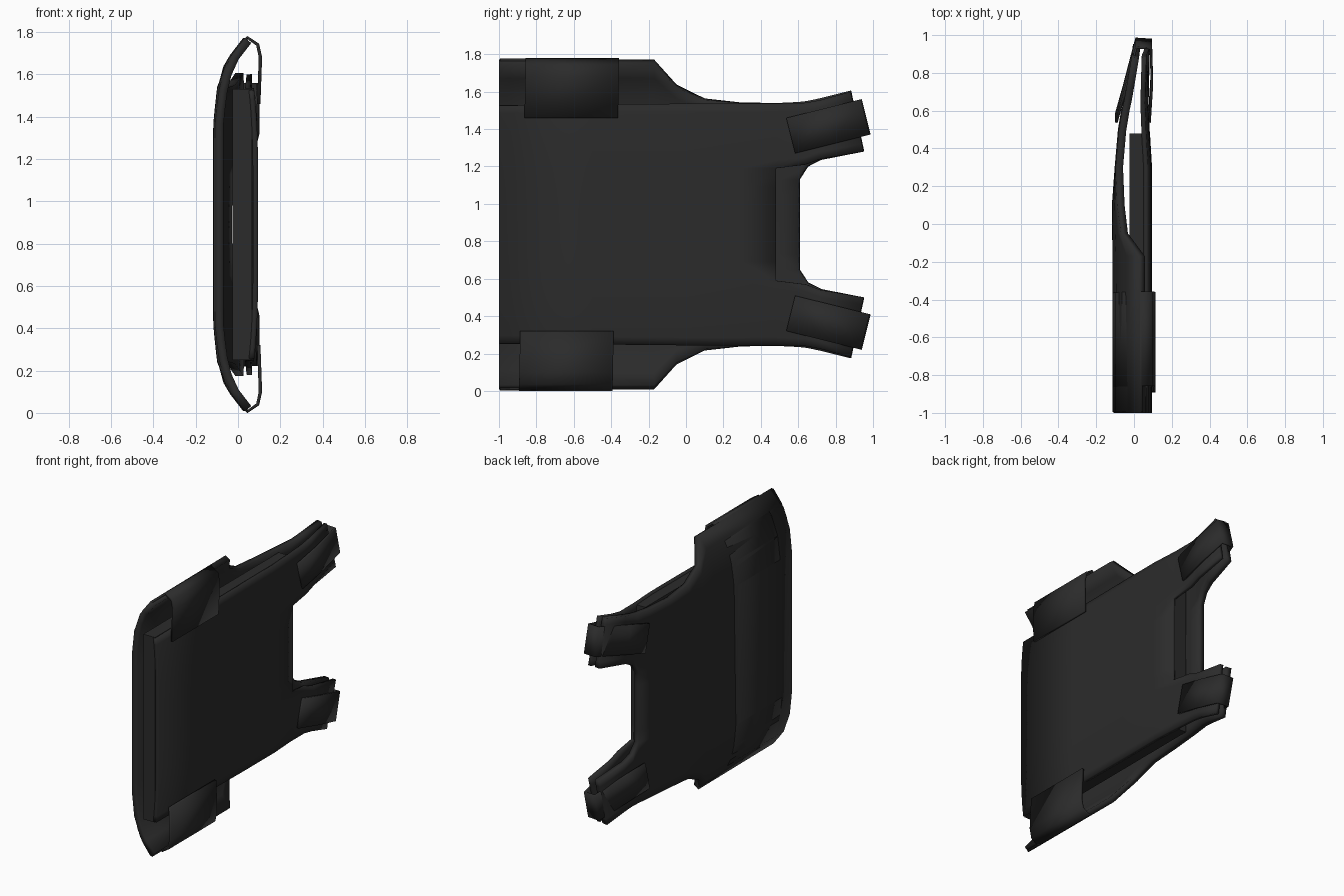
import bpy, bmesh, math
from mathutils import Vector

if "Cube" in bpy.data.objects:
    bpy.data.objects.remove(bpy.data.objects["Cube"])

CZ = 0.89  # mid height; the vest lies on its side, mirrored about this height


def material(name, v):
    m = bpy.data.materials.new(name)
    m.diffuse_color = (v, v, v, 1)
    m.use_nodes = True
    m.node_tree.nodes["Principled BSDF"].inputs["Base Color"].default_value = m.diffuse_color
    return m


FABRIC = material("black fabric", 0.024)


def lerp(table, t):
    """Piecewise linear lookup in a list of (t, value)."""
    if t <= table[0][0]:
        return table[0][1]
    for (a, va), (b, vb) in zip(table, table[1:]):
        if t <= b:
            return va + (vb - va) * (t - a) / (b - a)
    return table[-1][1]


def finish(bm, name, thick, offset=0):
    bmesh.ops.remove_doubles(bm, verts=bm.verts, dist=1e-4)
    bmesh.ops.recalc_face_normals(bm, faces=bm.faces)
    me = bpy.data.meshes.new(name)
    bm.to_mesh(me)
    bm.free()
    ob = bpy.data.objects.new(name, me)
    bpy.context.collection.objects.link(ob)
    me.materials.append(FABRIC)
    if thick:
        mod = ob.modifiers.new("thickness", "SOLIDIFY")
        mod.thickness = thick
        mod.offset = offset
    bpy.ops.object.select_all(action='DESELECT')
    ob.select_set(True)
    bpy.context.view_layer.objects.active = ob
    bpy.ops.object.shade_smooth_by_angle(angle=math.radians(35))
    return ob


def panel(name, rows, neck, x_at, thick, n_in=3, n_out=8):
    """Sheet from rows (y, inner half width, outer half width, tip slant).
    Rows past the neck row only keep the shoulder parts."""
    bm = bmesh.new()
    for side in (1, -1):
        prev = None
        for i, (y, hin, hout, slant) in enumerate(rows):
            row = []
            for k in range(n_in + n_out + 1):
                if k <= n_in:
                    h, yy = hin * k / n_in, y
                else:
                    t = (k - n_in) / n_out
                    h, yy = hin + (hout - hin) * t, y - slant * t
                row.append(bm.verts.new((x_at(yy, h), yy, CZ + side * h)))
            if prev:
                for k in range(n_in if i > neck else 0, n_in + n_out):
                    bm.faces.new((prev[k], prev[k + 1], row[k + 1], row[k]))
            prev = row
    bmesh.ops.delete(bm, geom=[v for v in bm.verts if not v.link_faces], context='VERTS')
    return finish(bm, name, thick)


def strap(name, path, width, thick):
    """Flat band following a path, swept along the width vector."""
    bm = bmesh.new()
    width = Vector(width)
    prev = None
    for p in path:
        pair = [bm.verts.new(Vector(p) - width / 2), bm.verts.new(Vector(p) + width / 2)]
        if prev:
            bm.faces.new((prev[0], prev[1], pair[1], pair[0]))
        prev = pair
    return finish(bm, name, thick)


# back panel with side wings and shoulder parts
BACK_Y = [(-1, -0.003), (-0.3, -0.008), (0.1, -0.012), (0.35, 0.0), (0.55, 0.02),
          (0.66, 0.045), (0.9, 0.085), (1, 0.1)]
BACK_H = [(0, -0.085), (0.48, -0.085), (0.62, -0.07), (0.76, -0.035), (0.87, 0.05)]
SHOULDER_H = [(0, -0.08), (0.75, -0.075)]


def back_x(y, h):
    return lerp(SHOULDER_H if y > 0.2 else BACK_H, h) + lerp(BACK_Y, y)


panel("back_panel", [
    (-1, .24, .87, 0), (-0.6, .24, .87, 0), (-0.17, .24, .87, 0), (-0.05, .24, .74, 0),
    (0.1, .24, .67, 0), (0.3, .24, .65, 0), (0.5, .24, .65, 0), (0.605, .24, .655, 0),
    (0.65, .31, .66, 0), (0.72, .345, .675, 0), (0.95, .39, .715, .07)],
    7, back_x, 0.04)

# front panel, with a lower neck line
FRONT_Y = [(-1, 0.083), (0.3, 0.083), (0.6, 0.065), (0.95, 0.075)]


def front_x(y, h):
    return lerp(FRONT_Y, y) - 0.02 * min(1, (h / 0.64) ** 4)


panel("front_panel", [
    (-1, .3, .635, 0), (-0.5, .3, .64, 0), (0, .3, .645, 0), (0.3, .3, .645, 0),
    (0.48, .3, .645, 0), (0.64, .32, .65, 0), (0.72, .35, .665, 0), (0.95, .39, .71, .07)],
    4, front_x, 0.025)

# plate held behind the front panel
bm = bmesh.new()
bmesh.ops.create_cube(bm, size=1)
for v in bm.verts:
    v.co = Vector((0.02 + v.co.x * 0.09, -0.26 + v.co.y * 1.48, CZ + v.co.z * 1.28))
finish(bm, "plate_pocket", 0)

# waist band round the back, folding onto the front at both sides
half = [(-0.107, .48), (-0.09, .64), (-0.045, .77), (0.045, .883), (0.093, .85),
        (0.106, .79), (0.098, .57)]
loop = [(x, h) for x, h in reversed(half)] + [(x, -h) for x, h in half]
strap("waist_band", [(x, -0.625 + 0.02 * h, CZ + h) for x, h in loop], (0, 0.5, 0), 0.016)

# rear cover along the hem of the back panel
strap("rear_hem", [(x - 0.002, -0.7, CZ + h) for x, h in
                   half[3::-1] + [(x, -h) for x, h in half[:4]]], (0, 0.59, -0.0), 0.012)

# shoulder straps, tilted outwards and folded over the tips
A = math.radians(14)
for side, name in ((1, "upper"), (-1, "lower")):
    along = Vector((0, math.cos(A), side * math.sin(A)))
    across = Vector((0, -math.sin(A), side * math.cos(A)))
    start = Vector((0, 0.56, CZ + side * 0.475))
    profile = [(0, 0.082), (0.2, 0.094), (0.405, 0.09), (0.41, 0.012), (0.3, -0.015),
               (0.15, -0.053), (0.0, -0.094)]
    strap(name + "_shoulder_strap",
          [start + along * s + Vector((x, 0, 0)) for s, x in profile],
          across * 0.195, 0.014)
